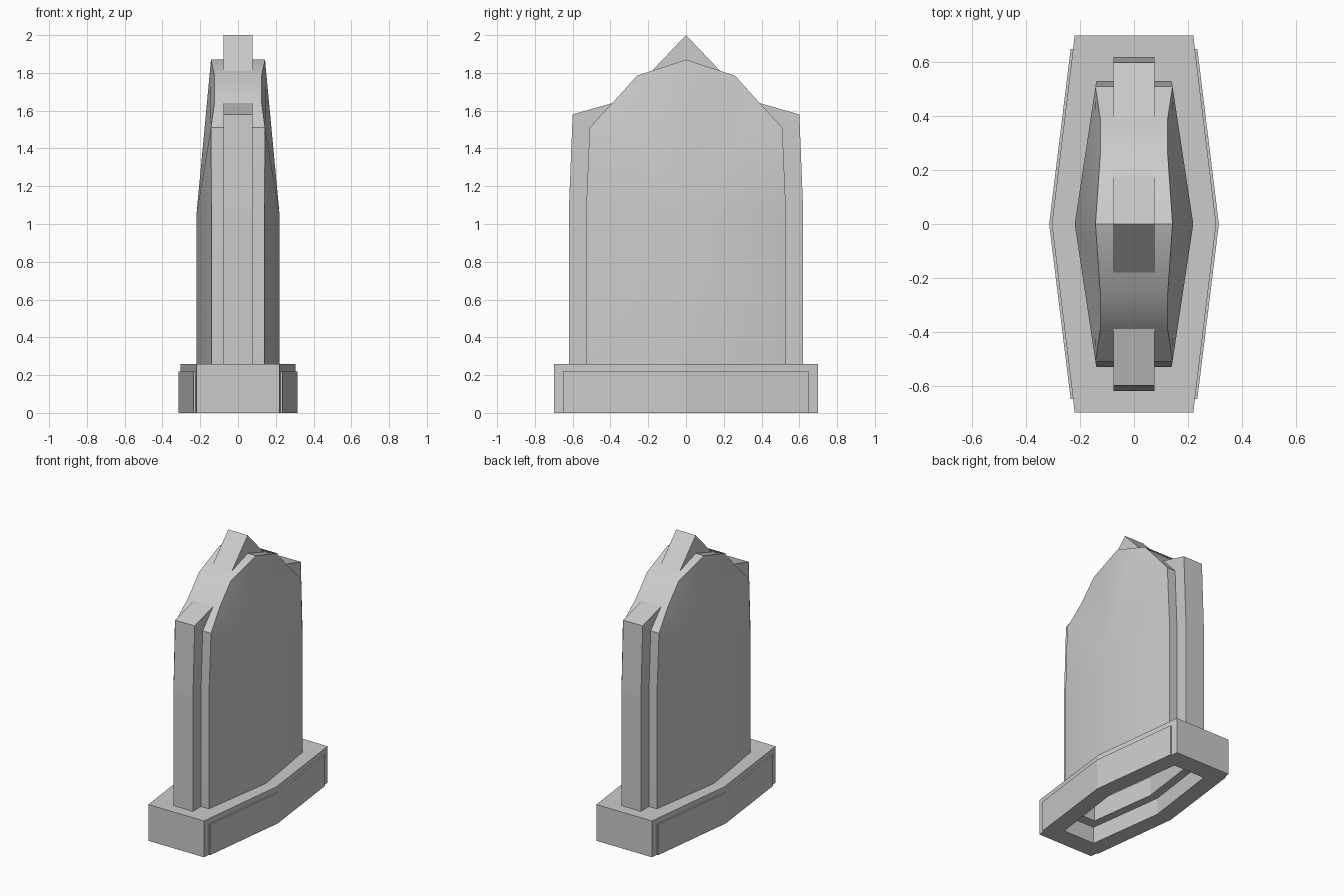
import bpy, bmesh, math

if "Cube" in bpy.data.objects:
    bpy.data.objects.remove(bpy.data.objects["Cube"])


def finish(name, bm, smooth=None):
    bmesh.ops.remove_doubles(bm, verts=bm.verts, dist=1e-5)
    bmesh.ops.recalc_face_normals(bm, faces=bm.faces)
    me = bpy.data.meshes.new(name)
    bm.to_mesh(me)
    bm.free()
    ob = bpy.data.objects.new(name, me)
    bpy.context.collection.objects.link(ob)
    if smooth:
        bpy.ops.object.select_all(action='DESELECT')
        ob.select_set(True)
        bpy.context.view_layer.objects.active = ob
        bpy.ops.object.shade_smooth_by_angle(angle=math.radians(smooth))
    return ob


def prism(name, pts, place, lo, hi):
    """Closed extrusion of a 2D outline; place maps (a, b, depth) to xyz."""
    bm = bmesh.new()
    rings = [[bm.verts.new(place(a, b, d)) for a, b in pts] for d in (lo, hi)]
    n = len(pts)
    for ring in rings:
        bm.faces.new(ring)
    for i in range(n):
        j = (i + 1) % n
        bm.faces.new((rings[0][i], rings[0][j], rings[1][j], rings[1][i]))
    return finish(name, bm)


def hexagon(end_x, mid_x, end_y):
    return [(end_x, -end_y), (mid_x, 0), (end_x, end_y),
            (-end_x, end_y), (-mid_x, 0), (-end_x, -end_y)]


# Plinth: hexagonal ring with a stepped hollow underneath
outer, hole, inner = hexagon(.22, .305, .70), hexagon(.125, .20, .56), hexagon(.075, .14, .49)
bm = bmesh.new()
loops = [[bm.verts.new((x, y, z)) for x, y in pts] for pts, z in
         ((inner, .26), (outer, .26), (outer, 0), (hole, 0), (hole, .12), (inner, .12))]
for k in range(6):
    a, b = loops[k], loops[(k + 1) % 6]
    for i in range(6):
        j = (i + 1) % 6
        bm.faces.new((a[i], a[j], b[j], b[i]))
finish("plinth", bm)

# Raised panels on both long sides of the plinth
for s, side in ((1, "right"), (-1, "left")):
    pts = [(s * x, y) for x, y in
           ((.235, -.65), (.315, 0), (.235, .65), (.21, .65), (.29, 0), (.21, -.65))]
    prism("plinth_panel_" + side, pts, lambda a, b, d: (a, b, d), 0, .22)

# Main slab: one quarter, mirrored into four
rim = [(.14, .53, .26), (.14, .53, 1.05), (.143, .51, 1.51),
       (.125, .39, 1.64), (.125, .26, 1.785), (.143, 0, 1.87)]
ridge = [(.22, 0, .26), (.22, 0, 1.05)]
shoulder = [(.145, .37, 1.55), (.145, .13, 1.73)]
bm = bmesh.new()
for sx in (1, -1):
    for sy in (1, -1):
        P, R, Q = [[bm.verts.new((sx * x, sy * y, z)) for x, y, z in pts]
                   for pts in (rim, ridge, shoulder)]
        C = [bm.verts.new((0, sy * y, z)) for x, y, z in rim]
        for i in range(5):
            bm.faces.new((P[i], P[i + 1], C[i + 1], C[i]))
        for f in ((P[0], P[1], R[1], R[0]), (P[1], P[2], R[1]),
                  (P[2], Q[0], R[1]), (Q[0], Q[1], R[1]), (Q[1], P[5], R[1]),
                  (P[2], P[3], Q[0]), (P[3], P[4], Q[1], Q[0]), (P[4], P[5], Q[1])):
            bm.faces.new(f)
finish("slab", bm, 32)

# Vertical pilasters on the narrow ends
post = [(.62, .26), (.62, 1.08), (.60, 1.58), (.39, 1.64), (.48, 1.50), (.50, .26)]
for s, end in ((1, "back"), (-1, "front")):
    prism(end + "_pilaster", [(s * y, z) for y, z in post],
          lambda a, b, d: (d, a, b), -.077, .077)

# Pointed crest on top
prism("crest", [(-.18, 1.811), (0, 2.0), (.18, 1.811), (0, 1.80)],
      lambda a, b, d: (d, a, b), -.077, .077)
